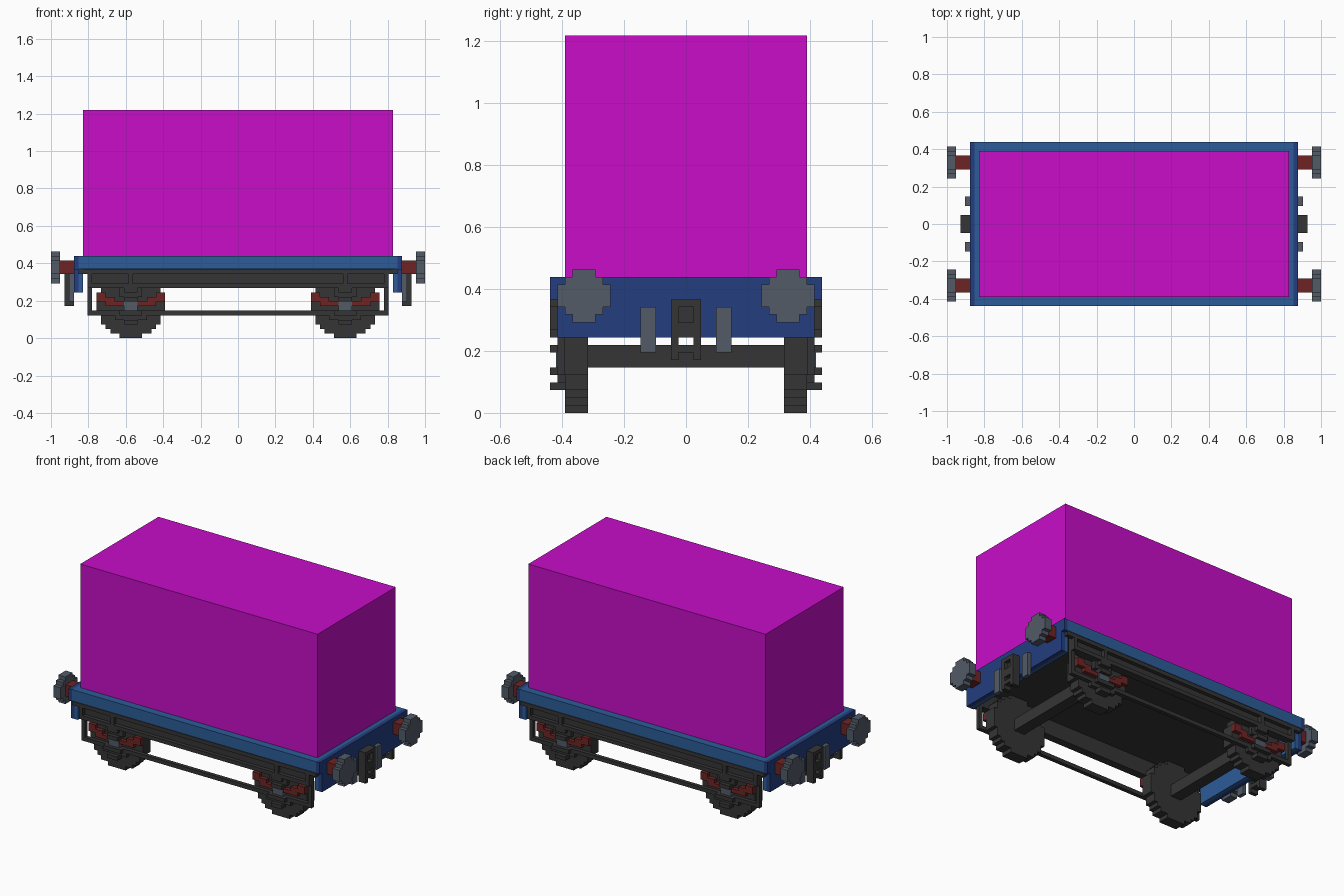
import bpy, bmesh

if "Cube" in bpy.data.objects:
    bpy.data.objects.remove(bpy.data.objects["Cube"])

U = 2 / 82  # one grid unit; every size below is in these units


def material(name, srgb):
    col = [((c / 255 + 0.055) / 1.055) ** 2.4 if c > 10 else c / 255 / 12.92 for c in srgb] + [1]
    m = bpy.data.materials.new(name)
    m.use_nodes = True
    m.diffuse_color = col
    m.node_tree.nodes["Principled BSDF"].inputs["Base Color"].default_value = col
    return m


MAGENTA = material("magenta", (200, 13, 200))
BLUE = material("blue", (44, 92, 152))
NAVY = material("navy", (35, 61, 126))
IRON = material("dark_iron", (53, 53, 53))
STEEL = material("steel", (82, 91, 103))
RED = material("rust_red", (110, 36, 36))


def finish(name, bm, mat):
    bmesh.ops.recalc_face_normals(bm, faces=bm.faces)
    bmesh.ops.scale(bm, vec=(U, U, U), verts=bm.verts)
    me = bpy.data.meshes.new(name)
    bm.to_mesh(me)
    bm.free()
    me.materials.append(mat)
    ob = bpy.data.objects.new(name, me)
    bpy.context.collection.objects.link(ob)
    return ob


def boxes(name, mat, spans):
    """One object from boxes given as (x0, x1, y0, y1, z0, z1)."""
    bm = bmesh.new()
    for x0, x1, y0, y1, z0, z1 in spans:
        vs = bmesh.ops.create_cube(bm, size=1)["verts"]
        for v in vs:
            v.co = (x1 if v.co.x > 0 else x0, y1 if v.co.y > 0 else y0, z1 if v.co.z > 0 else z0)
    return finish(name, bm, mat)


def stepped_disc(name, mat, widths, centre, axis, depth):
    """Stepped round plate; widths are row widths from bottom to middle."""
    rows = widths + widths[-2::-1]
    n = len(rows)
    side = []
    for i, w in enumerate(rows):
        side += [(w / 2, i - n / 2), (w / 2, i + 1 - n / 2)]
    side = [p for i, p in enumerate(side) if i == 0 or p != side[i - 1]]
    outline = side + [(-a, b) for a, b in reversed(side)]
    cx, cy, cz = centre
    bm = bmesh.new()
    if axis == "x":
        pts = [(cx - depth / 2, cy + a, cz + b) for a, b in outline]
        push = (depth, 0, 0)
    else:
        pts = [(cx + a, cy - depth / 2, cz + b) for a, b in outline]
        push = (0, depth, 0)
    face = bm.faces.new([bm.verts.new(p) for p in pts])
    ext = bmesh.ops.extrude_face_region(bm, geom=[face], use_keep_orig=True)
    bmesh.ops.translate(bm, vec=push, verts=[g for g in ext["geom"] if isinstance(g, bmesh.types.BMVert)])
    return finish(name, bm, mat)


def span(sign, a, b):
    return (a, b) if sign > 0 else (-b, -a)


# Load and deck
boxes("cargo_box", MAGENTA, [(-34, 34, -16, 16, 18, 50)])
boxes("deck", BLUE, [(-35, 35, -18, 18, 15.1, 18)])
boxes("deck_underside", IRON, [(-34, 34, -17, 17, 15, 15.1)])

for sx, end in ((1, "left"), (-1, "right")):
    def ex(a, b):
        return span(sx, a, b)

    # Buffer beam: dark outer plate over a lighter backing
    boxes(f"{end}_beam", NAVY, [(*ex(35, 36), -18, 18, 15, 18), (*ex(35, 36), -17, 17, 10, 15)])
    boxes(f"{end}_beam_backing", BLUE, [(*ex(34, 35), -17, 17, 10, 15.1)])

    # Coupling frame with open slots and a recessed panel
    boxes(f"{end}_coupling", IRON, [
        (*ex(36, 38), -2, -1, 7, 15), (*ex(36, 38), 1, 2, 7, 15),
        (*ex(36, 38), -1, 1, 14, 15), (*ex(36, 37), -1, 1, 12, 14),
        (*ex(36, 38), -1, 1, 10, 12), (*ex(36, 38), -1, 1, 8, 9)])

    for sy in (1, -1):
        boxes(f"{end}_brake_pipe", STEEL, [(*ex(36, 37), *span(sy, 4, 6), 8, 14)])
        boxes(f"{end}_buffer_shaft", RED, [(*ex(36, 39), *span(sy, 12, 15), 14, 17)])
        stepped_disc(f"{end}_buffer_head", STEEL, [3, 5, 7, 7], (sx * 40, sy * 13.5, 15.5), "x", 2)
        stepped_disc(f"{end}_wheel", IRON, [5, 9, 11, 13, 13, 15, 15, 15],
                     (sx * 23.5, sy * 14.5, 7.5), "y", 3)

        # Axle box with lips and a steel cap
        c = sx * 23.5
        boxes(f"{end}_axle_box", IRON, [
            (c - 1.5, c + 1.5, *span(sy, 16, 17), 3, 6),
            (c - 3.5, c + 3.5, *span(sy, 16, 17), 4, 6),
            (c - 2.5, c + 2.5, *span(sy, 16, 17), 9, 11),
            (c - 1.5, c + 1.5, *span(sy, 16, 18), 8, 9),
            (c - 2.5, c + 2.5, *span(sy, 17, 18), 5, 6),
            (c - 1.5, c + 1.5, *span(sy, 17, 18), 3, 4),
            (c - 1.5, c + 1.5, *span(sy, 17, 18), 10, 11)])
        boxes(f"{end}_axle_cap", STEEL, [(c - 1.5, c + 1.5, *span(sy, 16, 17.2), 6, 8)])

        # Leaf spring rising in steps to both ends
        leaves = []
        for s in (1, -1):
            for a, b, z0, z1 in ((1.5, 3.5, 7, 8), (3.5, 5.5, 7, 9), (5.5, 7.5, 8, 10)):
                x0, x1 = span(s, a, b)
                leaves.append((c + x0, c + x1, *span(sy, 16, 17), z0, z1))
        boxes(f"{end}_leaf_spring", RED, leaves)

    boxes(f"{end}_axle", IRON, [(*ex(22, 25), -13, 13, 6, 9)])

# Side frames: flanged beam with ribs, posts and a tie rail
for sy, side in ((-1, "front"), (1, "back")):
    web, lip = span(sy, 16, 17), span(sy, 17, 18)
    boxes(f"{side}_side_beam", IRON, [
        (-33, 33, *web, 11, 15), (-35, 35, *lip, 14, 15), (-32, 32, *lip, 11, 12)])
    boxes(f"{side}_beam_ribs", IRON, [
        (*span(s, a, a + 1), *lip, 11 if a == 32 else 12, 14) for s in (1, -1) for a in (23, 32)])
    boxes(f"{side}_tie_rail", IRON, [
        (-32, 32, *web, 5, 6), (-33, -32, *web, 5, 11), (32, 33, *web, 5, 11)])
